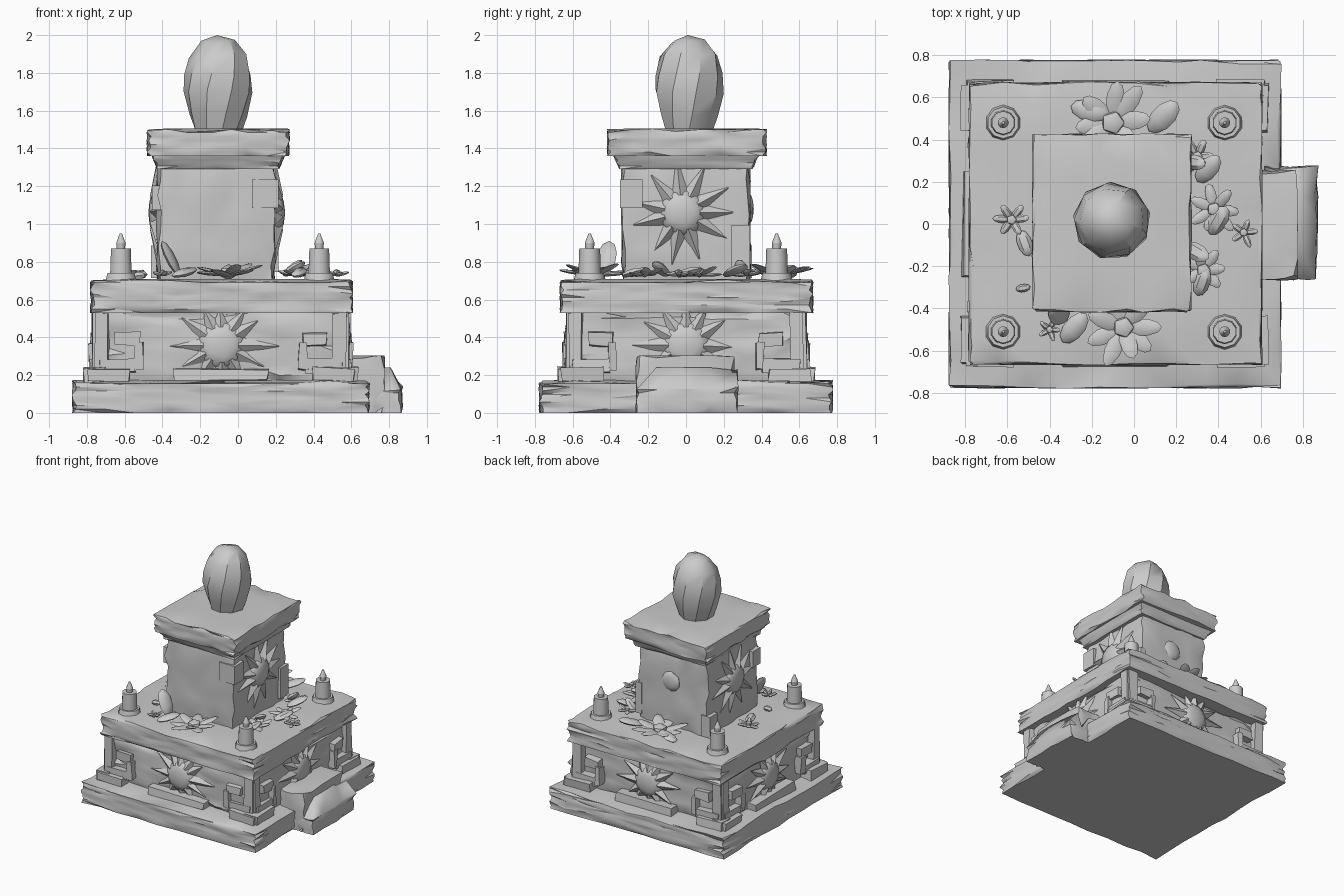
import bpy, bmesh, random
from math import pi, cos, sin, radians
from mathutils import Matrix, Vector

random.seed(7)
if "Cube" in bpy.data.objects:
    bpy.data.objects.remove(bpy.data.objects["Cube"], do_unlink=True)

stone = bpy.data.materials.new("grey stone")
stone.use_nodes = True
GREY = (0.6, 0.6, 0.6, 1)
stone.diffuse_color = GREY
stone.node_tree.nodes["Principled BSDF"].inputs["Base Color"].default_value = GREY

CX = -0.09  # centre of the stacked blocks


def move(x, y, z):
    return Matrix.Translation((x, y, z))


def rot(deg, axis):
    return Matrix.Rotation(radians(deg), 4, axis)


def scale(x, y, z):
    return Matrix.Diagonal((x, y, z, 1))


def finish(bm, name, angle=40):
    bmesh.ops.recalc_face_normals(bm, faces=bm.faces)
    mesh = bpy.data.meshes.new(name)
    bm.to_mesh(mesh)
    bm.free()
    mesh.materials.append(stone)
    obj = bpy.data.objects.new(name, mesh)
    bpy.context.collection.objects.link(obj)
    bpy.ops.object.select_all(action='DESELECT')
    obj.select_set(True)
    bpy.context.view_layer.objects.active = obj
    bpy.ops.object.shade_smooth_by_angle(angle=radians(angle))
    return obj


def rough_block(name, lo, hi, cuts=6, wear=0.012, flare=1.0):
    """Weathered block: subdivided box with worn edges; flare widens its top."""
    bm = bmesh.new()
    bmesh.ops.create_cube(bm, size=1)
    bmesh.ops.subdivide_edges(bm, edges=bm.edges[:], cuts=cuts, use_grid_fill=True)
    lo, hi = Vector(lo), Vector(hi)
    mid, size = (lo + hi) / 2, hi - lo
    for v in bm.verts:
        p = v.co.copy()
        limits = [abs(abs(c) - 0.5) < 1e-4 for c in p]
        grow = 1 + (flare - 1) * (p.z + 0.5)
        q = Vector((p.x * size.x * grow, p.y * size.y * grow, p.z * size.z))
        for i in range(3):
            if limits[i]:
                side = 1 if p[i] > 0 else -1
                chip = random.uniform(0, wear * (2.2 if sum(limits) > 1 else 1))
                if i < 2 or (side > 0 and sum(limits) > 1):
                    q[i] -= side * chip
            elif i < 2 or size.z > 0.3:
                q[i] += random.uniform(-0.2, 0.2) * size[i] / cuts
        v.co = mid + q
    bmesh.ops.triangulate(bm, faces=bm.faces[:])
    return finish(bm, name, 35)


def add_box(bm, m, x, y, z, sx, sy, sz):
    bmesh.ops.create_cube(bm, size=1, matrix=m @ move(x, y, z) @ scale(sx, sy, sz))


def add_petal(bm, m, length, width, thick):
    # pointed leaf shape lying along local x from the origin
    bmesh.ops.create_uvsphere(bm, u_segments=6, v_segments=5, radius=0.5,
        matrix=m @ rot(90, 'Y') @ scale(thick, width, length) @ move(0, 0, 0.5))


def face_frame(deg, cx, cy, dist):
    # local -y points out of the wall, x runs along it
    return move(cx, cy, 0) @ rot(deg, 'Z') @ move(0, -dist, 0)


def sun(name, frame, z, disc, reach, rays, depth):
    bm = bmesh.new()
    m = frame @ move(0, 0, z) @ rot(90, 'X')
    bmesh.ops.create_icosphere(bm, subdivisions=2, radius=disc,
                               matrix=m @ scale(1, 1, depth / disc))
    for i in range(rays):
        a = 360 * i / rays + random.uniform(-5, 5)
        length = (reach - disc * 0.6) * random.uniform(0.85, 1.12)
        limit = abs(sin(radians(a))) * 0.16 if z < 0.6 else 0
        length = max(0.07, length - limit * 0.5)
        bmesh.ops.create_cone(bm, cap_ends=True, segments=4, radius1=disc * 0.36, radius2=0.003,
            depth=length, matrix=m @ rot(a, 'Z') @ move(disc * 0.75 + length / 2, 0, 0)
            @ rot(90, 'Y') @ scale(depth / disc * 2.2, 1, 1))
    return finish(bm, name, 40)


# Stacked blocks
rough_block("base_slab", (-0.88, -0.78, 0), (0.7, 0.78, 0.175), 8)
rough_block("lower_body", (-0.735, -0.615, 0.16), (0.57, 0.6, 0.55), 7, 0.02)
rough_block("altar_slab", (-0.785, -0.67, 0.53), (0.61, 0.675, 0.71), 8)
rough_block("column", (-0.435, -0.345, 0.69), (0.2, 0.345, 1.33), 6, 0.014)
rough_block("cap_moulding", (-0.43, -0.355, 1.29), (0.22, 0.355, 1.39), 5, 0.008, 1.13)
rough_block("cap_slab", (-0.485, -0.42, 1.36), (0.275, 0.43, 1.505), 6)

# Steps on the left side
rough_block("upper_step", (0.55, -0.27, 0), (0.78, 0.26, 0.305), 3)
low = rough_block("lower_step", (0.6, -0.27, 0), (0.875, 0.28, 0.14), 3)
for v in low.data.vertices:  # the outer tread slopes up to the riser
    if v.co.z > 0.12 and v.co.x < 0.82:
        v.co.z += 0.1

# Egg-shaped finial: swept profile of radius by height
bm = bmesh.new()
profile = [(0.125, 1.49), (0.155, 1.58), (0.185, 1.7), (0.18, 1.79), (0.155, 1.89), (0.09, 1.97)]
rings = []
for k, (r, z) in enumerate(profile):
    rings.append([bm.verts.new((-0.105 + r * cos(a), 0.015 + r * sin(a), z + random.uniform(-.012, .012)))
                  for a in (2 * pi * (i + k * 0.15) / 9 for i in range(9))])
for a, b in zip(rings, rings[1:]):
    for i in range(9):
        j = (i + 1) % 9
        bm.faces.new((a[i], a[j], b[j], b[i]))
tip = bm.verts.new((-0.11, 0.01, 2.0))
for i in range(9):
    bm.faces.new((rings[-1][i], rings[-1][(i + 1) % 9], tip))
bm.faces.new(rings[0][::-1])
finish(bm, "egg_finial", 35)

# Carvings on the four lower walls: sun, ledge and stepped frets
for side, deg in (("front", 0), ("left", 90), ("back", 180), ("right", 270)):
    along_x = deg % 180 == 0
    half, dist = (0.655, 0.605) if along_x else (0.61, 0.65)
    frame = face_frame(deg, CX, 0, dist)
    sun(side + "_lower_sun", frame, 0.36, 0.125, 0.27, 12, 0.045)
    bm = bmesh.new()
    add_box(bm, frame, 0, -0.02, 0.2, 0.5, 0.1, 0.06)
    for s in (-1, 1):
        add_box(bm, frame, s * (half - 0.06), -0.02, 0.2, 0.22, 0.11, 0.075)
        add_box(bm, frame, s * (half - 0.11), -0.005, 0.25, 0.2, 0.07, 0.07)
        add_box(bm, frame, s * (half - 0.16), -0.005, 0.39, 0.13, 0.06, 0.07)
        add_box(bm, frame, s * (half - 0.22), -0.01, 0.3, 0.045, 0.07, 0.14)
        add_box(bm, frame, s * (half - 0.025), 0, 0.38, 0.07, 0.06, 0.3)
    for v in bm.verts:
        v.co += Vector([random.uniform(-0.008, 0.008) for _ in range(3)])
    finish(bm, side + "_frets", 30)

# Carvings on the column
sun("left_column_sun", face_frame(90, -0.12, -0.02, 0.315), 1.06, 0.125, 0.25, 11, 0.055)
sun("right_column_sun", face_frame(270, -0.12, 0, 0.31), 1.06, 0.125, 0.25, 11, 0.045)
bm = bmesh.new()
eye = Matrix.Identity(4)
add_box(bm, eye, 0.145, -0.29, 1.16, 0.14, 0.12, 0.15)
add_box(bm, eye, -0.42, 0.3, 0.8, 0.08, 0.1, 0.17)
add_box(bm, eye, -0.42, -0.26, 1.14, 0.07, 0.1, 0.13)
add_box(bm, eye, 0.19, 0.29, 0.87, 0.05, 0.1, 0.25)
finish(bm, "column_corner_plates", 30)
bm = bmesh.new()
bmesh.ops.create_icosphere(bm, subdivisions=2, radius=0.08,
                           matrix=move(-0.1, 0.335, 1.08) @ scale(1, 0.3, 1))
finish(bm, "back_column_boss")

# Candles at the slab corners
for n, (x, y) in enumerate([(-0.62, -0.51), (0.43, -0.51), (-0.62, 0.48), (0.43, 0.48)]):
    bm = bmesh.new()
    for r1, r2, z0, z1 in ((0.088, 0.075, 0.69, 0.74), (0.06, 0.055, 0.73, 0.87),
                           (0.022, 0.026, 0.86, 0.9), (0.026, 0.006, 0.9, 0.95)):
        bmesh.ops.create_cone(bm, cap_ends=True, segments=10, radius1=r1, radius2=r2,
                              depth=z1 - z0, matrix=move(x, y, (z0 + z1) / 2))
    finish(bm, "candle_%d" % (n + 1))

# Flowers lying on the slab: x, y, radius, petals
flowers = [(-0.05, -0.49, 0.18, 9), (-0.1, 0.48, 0.2, 8), (0.38, 0.07, 0.12, 7), (0.33, -0.22, 0.12, 7),
           (-0.58, 0.02, 0.085, 6), (0.3, 0.32, 0.09, 6), (0.52, -0.04, 0.07, 5), (-0.4, -0.5, 0.06, 5)]
for n, (x, y, r, count) in enumerate(flowers):
    bm = bmesh.new()
    bmesh.ops.create_icosphere(bm, subdivisions=1, radius=r * 0.3,
                               matrix=move(x, y, 0.745) @ scale(1, 1, 0.8))
    for i in range(count):
        lift = random.uniform(2, 22)
        m = move(x, y, 0.728) @ rot(360 * i / count + random.uniform(-8, 8), 'Z') @ rot(-lift, 'Y')
        add_petal(bm, m, r * random.uniform(0.9, 1.15), r * 0.45, 0.022)
    finish(bm, "flower_%d" % (n + 1))

# Loose leaves: x, y, heading, lift, length
leaves = [(-0.34, -0.56, 50, 12, 0.18), (0.07, 0.44, 45, 15, 0.2), (0.3, 0.2, 50, 20, 0.17),
          (-0.54, -0.03, -70, 5, 0.13), (-0.31, -0.44, 160, 62, 0.21), (0.24, -0.1, -30, 30, 0.15),
          (0.36, -0.05, 60, 15, 0.16), (-0.3, 0.56, -15, 10, 0.18), (0.3, -0.34, 70, 15, 0.14),
          (-0.56, -0.31, 10, 3, 0.07), (0.24, 0.3, -10, 40, 0.13)]
bm = bmesh.new()
for x, y, heading, lift, length in leaves:
    add_petal(bm, move(x, y, 0.725) @ rot(heading, 'Z') @ rot(-lift, 'Y'),
              length, length * 0.55, 0.045)
finish(bm, "loose_leaves")
